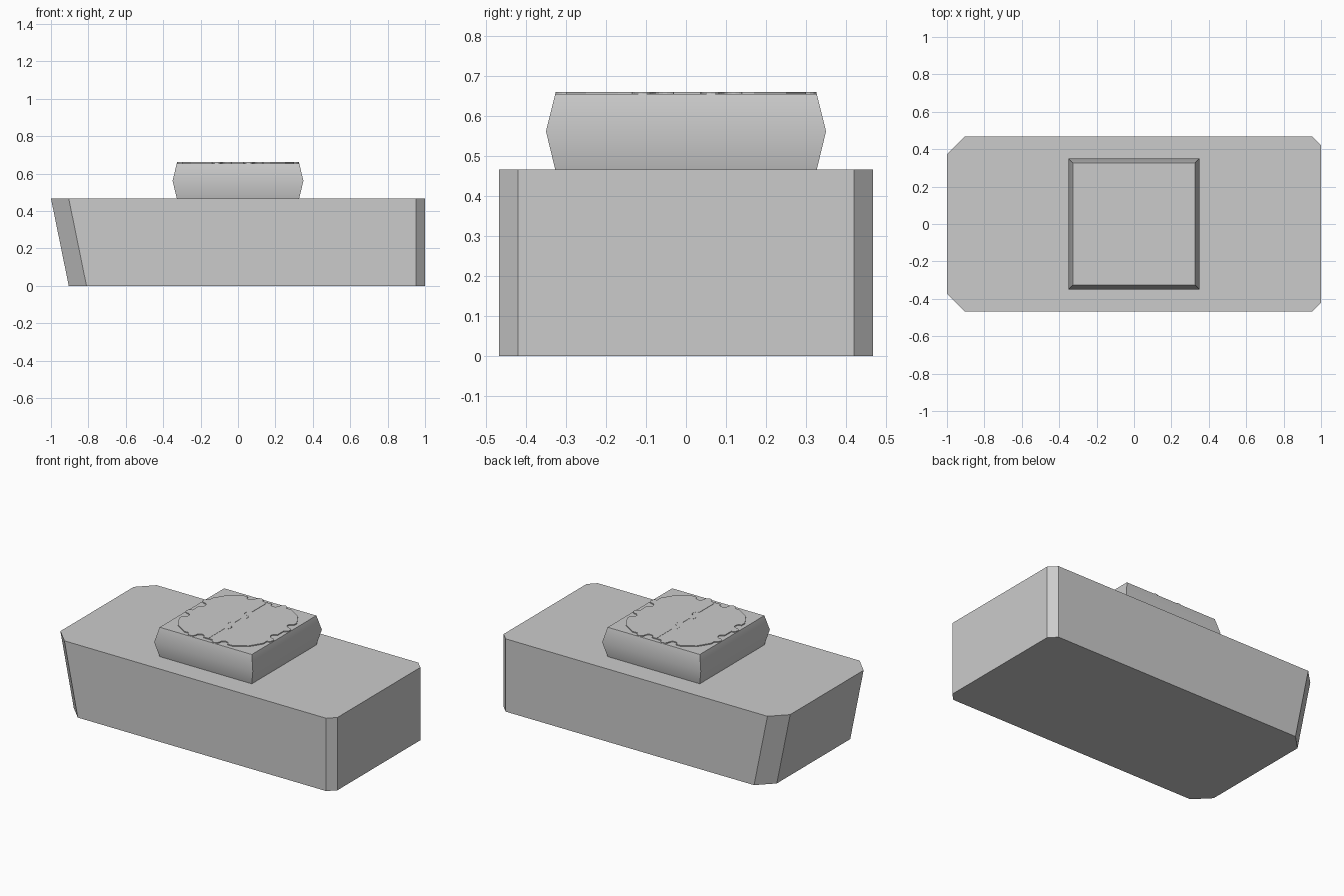
import bpy
import bmesh
import math

old = bpy.data.objects.get("Cube")
if old:
    bpy.data.objects.remove(old, do_unlink=True)

GREY = (0.6, 0.6, 0.6, 1.0)
mat = bpy.data.materials.new("plain grey")
mat.use_nodes = True
mat.diffuse_color = GREY
mat.node_tree.nodes["Principled BSDF"].inputs["Base Color"].default_value = GREY


def loft(name, rings, smooth=False):
    """Closed solid through a stack of matching point rings."""
    bm = bmesh.new()
    loops = [[bm.verts.new(p) for p in ring] for ring in rings]
    n = len(loops[0])
    for low, high in zip(loops, loops[1:]):
        for i in range(n):
            j = (i + 1) % n
            bm.faces.new((low[i], low[j], high[j], high[i]))
    bm.faces.new(loops[0][::-1])
    bm.faces.new(loops[-1])
    bmesh.ops.recalc_face_normals(bm, faces=bm.faces)
    for f in bm.faces:
        f.smooth = smooth
    mesh = bpy.data.meshes.new(name)
    bm.to_mesh(mesh)
    bm.free()
    if smooth:
        mesh.set_sharp_from_angle(angle=math.radians(35))
    mesh.materials.append(mat)
    obj = bpy.data.objects.new(name, mesh)
    bpy.context.collection.objects.link(obj)
    return obj


# Hull: chamfered block with one raked end
HULL_TOP, HALF_W = 0.467, 0.467


def hull_ring(z, end_x):
    big, small = 0.095, 0.047
    right = [(end_x, -HALF_W + big), (end_x + big, -HALF_W),
             (1 - small, -HALF_W), (1, -HALF_W + small)]
    outline = right + [(x, -y) for x, y in reversed(right)]
    return [(x, y, z) for x, y in outline]


loft("hull", [hull_ring(0, -0.905), hull_ring(HULL_TOP, -1.0)])

# Turret: square block bulging at mid height
TURRET_TOP = 0.655


def square(half, z):
    return [(-half, -half, z), (half, -half, z), (half, half, z), (-half, half, z)]


loft("turret", [square(0.327, HULL_TOP), square(0.35, 0.562),
                square(0.327, TURRET_TOP)], smooth=True)


# Roof plates: two thin tiles with interlocking wavy edges
def s_wave(center, r=0.026, steps=8):
    """Two half circles along an edge, first one dipping, second rising."""
    pts = []
    for side in (-1, 1):
        for i in range(steps + (side > 0)):
            a = math.pi * i / steps
            pts.append((center + side * r - r * math.cos(a), side * r * math.sin(a)))
    return pts


EDGE, CORNER, SHOULDER = 0.30, 0.25, 0.17


def cross_edge(y, center):
    return [(t, y + d) for t, d in s_wave(center)]


def long_edge(x):
    return [(x - d, t) for c in (-0.083, 0.088) for t, d in s_wave(c)]


def roof_plate(name, side):
    inner, outer = side * 0.001, side * EDGE
    center = -0.088 if side < 0 else 0.082

    def end_path(sign):
        rim = [(side * CORNER, sign * CORNER), (side * SHOULDER, sign * EDGE)]
        wave = cross_edge(sign * EDGE, center)
        seam = [(inner, sign * EDGE)]
        return rim + wave + seam if side < 0 else seam + wave + rim[::-1]

    def side_path(x):
        if x == inner:
            return long_edge(x)
        return [(x, -SHOULDER)] + long_edge(x) + [(x, SHOULDER)]

    left, right = sorted((inner, outer))
    outline = (end_path(-1) + side_path(right)
               + end_path(1)[::-1] + side_path(left)[::-1])
    loft(name, [[(x, y, z) for x, y in outline]
                for z in (TURRET_TOP - 0.002, TURRET_TOP + 0.006)])


roof_plate("roof_plate_right", -1)
roof_plate("roof_plate_left", 1)
